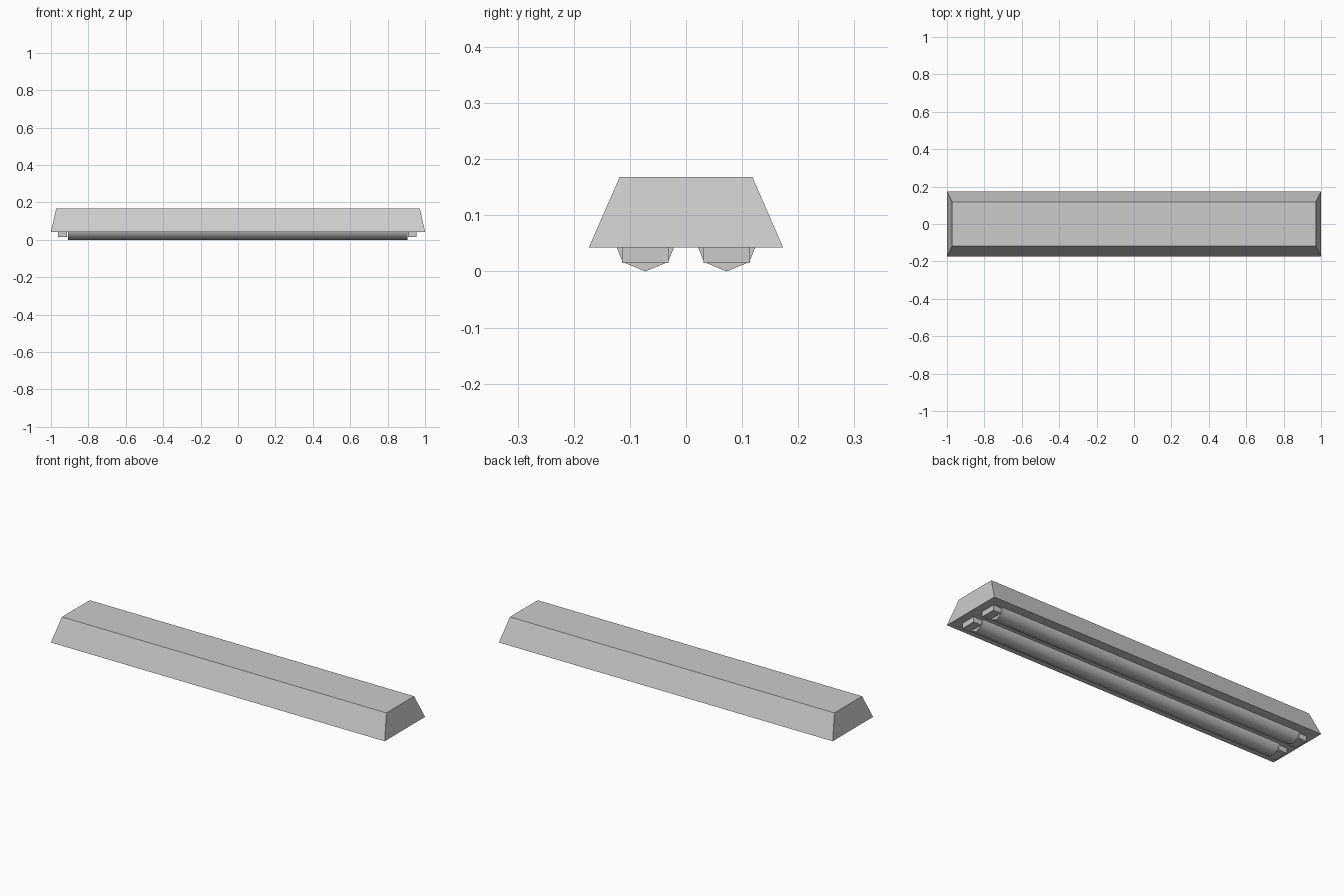
import bpy, bmesh, math
from mathutils import Matrix

if "Cube" in bpy.data.objects:
    bpy.data.objects.remove(bpy.data.objects["Cube"])


def finish(name, bm):
    bmesh.ops.recalc_face_normals(bm, faces=bm.faces)
    mesh = bpy.data.meshes.new(name)
    bm.to_mesh(mesh)
    bm.free()
    obj = bpy.data.objects.new(name, mesh)
    bpy.context.collection.objects.link(obj)
    return obj


def box(name, center, size, top_scale=(1, 1)):
    bm = bmesh.new()
    bmesh.ops.create_cube(bm, size=1)
    for v in bm.verts:
        sx, sy = top_scale if v.co.z > 0 else (1, 1)
        v.co.x = center[0] + v.co.x * size[0] * sx
        v.co.y = center[1] + v.co.y * size[1] * sy
        v.co.z = center[2] + v.co.z * size[2]
    return finish(name, bm)


def tube(name, y, x0, x1, r):
    # eight-sided lamp lying along x, one corner pointing straight down
    bm = bmesh.new()
    bmesh.ops.create_cone(bm, cap_ends=True, segments=8, radius1=r, radius2=r,
                          depth=x1 - x0)
    bmesh.ops.transform(bm, verts=bm.verts, matrix=Matrix.Translation(
        ((x0 + x1) / 2, y, r)) @ Matrix.Rotation(math.pi / 2, 4, 'Y'))
    for f in bm.faces:
        f.smooth = len(f.verts) == 4
    for e in bm.edges:
        e.smooth = all(len(f.verts) == 4 for f in e.link_faces)
    return finish(name, bm)


# tapered ceiling housing
box("housing", (0, 0, 0.1055), (2, 0.346, 0.125), (0.972, 0.684))

# two lamps, each with a holder at both ends
for side, y in (("front", -0.0725), ("back", 0.0725)):
    tube(side + "_tube", y, -0.909, 0.905, 0.057)
    for end, x in (("left", -0.938), ("right", 0.932)):
        box(f"{side}_{end}_holder", (x, y, 0.0345), (0.047, 0.083, 0.039))
